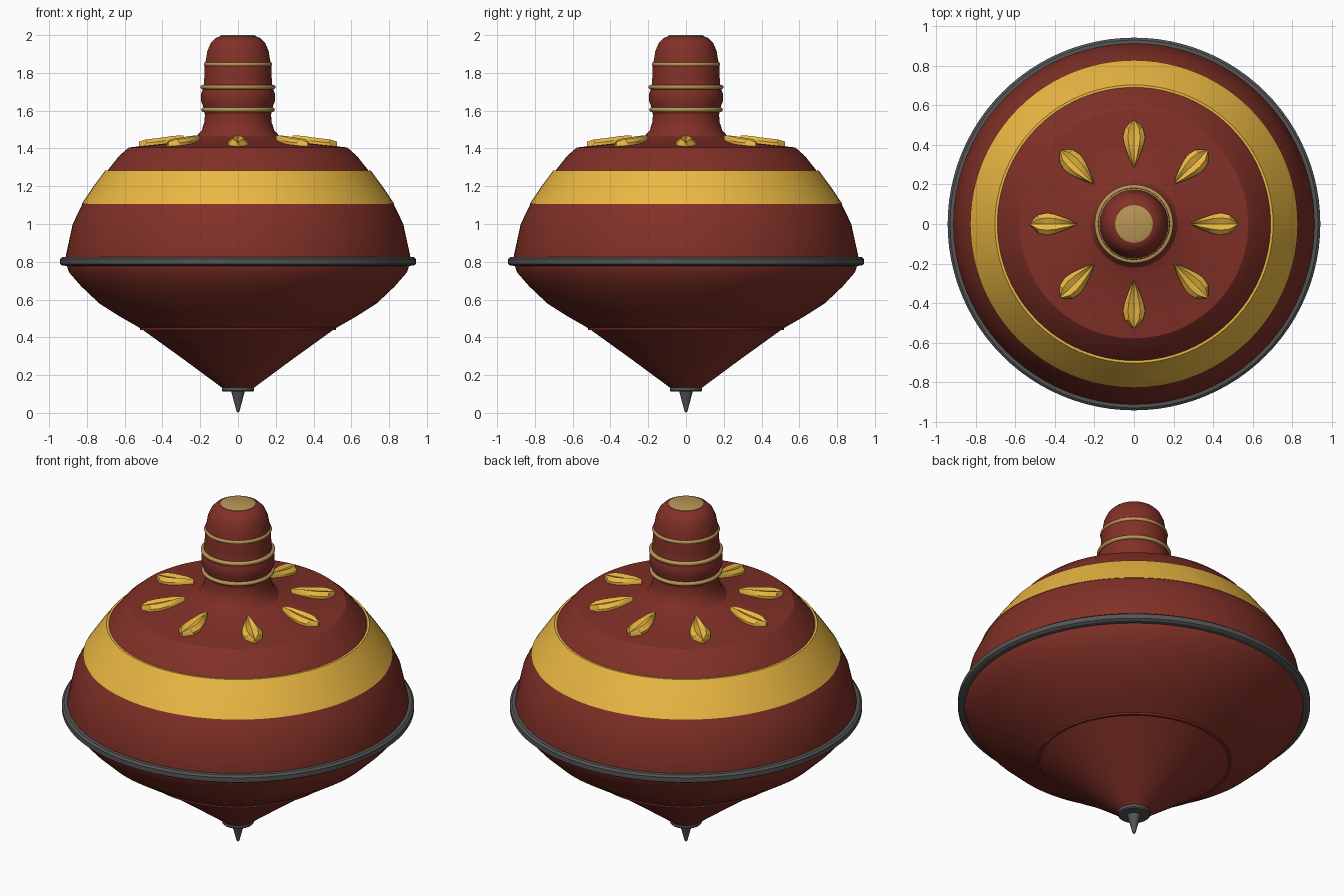
import bpy, bmesh
from math import sin, cos, pi, radians

if "Cube" in bpy.data.objects:
    bpy.data.objects.remove(bpy.data.objects["Cube"])

SEG = 96


def material(name, rgb):
    m = bpy.data.materials.new(name)
    m.diffuse_color = (*rgb, 1)
    m.use_nodes = True
    m.node_tree.nodes["Principled BSDF"].inputs["Base Color"].default_value = m.diffuse_color
    return m


RED = material("red_paint", (0.22, 0.030, 0.020))
GOLD = material("gold_paint", (0.83, 0.48, 0.055))
BRASS = material("brass", (0.48, 0.30, 0.09))
STEEL = material("dark_steel", (0.09, 0.09, 0.09))


def finish(name, bm, mat, angle=28):
    bmesh.ops.recalc_face_normals(bm, faces=bm.faces[:])
    me = bpy.data.meshes.new(name)
    bm.to_mesh(me)
    bm.free()
    me.materials.append(mat)
    ob = bpy.data.objects.new(name, me)
    bpy.context.collection.objects.link(ob)
    bpy.ops.object.select_all(action='DESELECT')
    ob.select_set(True)
    bpy.context.view_layer.objects.active = ob
    bpy.ops.object.shade_smooth_by_angle(angle=radians(angle))
    return ob


def lathe(name, profile, mat, closed=False, angle=28):
    """Revolve an (r, z) profile about z; points at r = 0 become poles."""
    bm = bmesh.new()
    rings = []
    for r, z in profile:
        if r == 0:
            rings.append([bm.verts.new((0, 0, z))] * SEG)
        else:
            rings.append([bm.verts.new((r * cos(2 * pi * i / SEG), r * sin(2 * pi * i / SEG), z))
                          for i in range(SEG)])
    pairs = list(zip(rings, rings[1:])) + ([(rings[-1], rings[0])] if closed else [])
    for a, b in pairs:
        for i in range(SEG):
            j = (i + 1) % SEG
            bm.faces.new(list(dict.fromkeys((a[i], a[j], b[j], b[i]))))
    return finish(name, bm, mat, angle)


# Turned wooden body: lower cone with a small step, belly, shoulder and deck
lathe("body", [(0, .12), (.08, .13), (.29, .285), (.505, .44), (.52, .44), (.52, .45),
               (.63, .513), (.735, .58), (.83, .67), (.895, .745), (.91, .79), (.912, .83),
               (.875, 1.0), (.822, 1.11), (.765, 1.19), (.693, 1.28), (.63, 1.36), (.578, 1.405),
               (.40, 1.425), (.28, 1.445), (.22, 1.465), (.192, 1.495), (.178, 1.54),
               (.175, 1.58), (0, 1.58)], RED)

# Handle with gentle bulges between the rings
lathe("handle", [(0, 1.57), (.174, 1.57), (.18, 1.61), (.195, 1.65), (.195, 1.69), (.182, 1.73),
                 (.178, 1.78), (.176, 1.84), (.168, 1.88), (.161, 1.92), (.143, 1.96),
                 (.118, 1.985), (.09, 1.995), (0, 1.996)], RED, angle=40)
lathe("handle_cap", [(0, 1.985), (.095, 1.985), (.095, 1.996), (.085, 2.0), (0, 2.0)], BRASS)

# Painted shoulder band, slightly raised
lathe("shoulder_band", [(.81, 1.105), (.828, 1.105), (.768, 1.195), (.703, 1.283), (.685, 1.283),
                        (.75, 1.19)], GOLD, closed=True)

# Metal rim around the widest point
lathe("rim", [(.90, .778), (.93, .78), (.942, .788), (.942, .815), (.93, .825), (.90, .827)],
      STEEL, closed=True)

# Thin rings on the handle
for k, (r, z) in enumerate([(.183, 1.605), (.187, 1.725), (.169, 1.845)]):
    circle = [(r + .012 * cos(2 * pi * i / 12), z + .012 * sin(2 * pi * i / 12)) for i in range(12)]
    lathe(f"handle_ring_{k + 1}", circle, BRASS, closed=True, angle=45)

# Steel foot collar and spike
lathe("foot_collar", [(0, .113), (.08, .113), (.086, .119), (.086, .137), (.08, .143), (0, .143)], STEEL)
lathe("spike", [(0, 0), (.008, .008), (.036, .115), (0, .12)], STEEL)

# Eight carved petals: (radius, half width, deck height) with a grooved centre line
STATIONS = [(.288, .003, 1.444), (.34, .028, 1.435), (.40, .049, 1.426),
            (.44, .056, 1.421), (.485, .046, 1.416), (.525, .006, 1.412)]
for k in range(8):
    a = k * pi / 4
    bm = bmesh.new()
    rows = []
    for r, w, z in STATIONS:
        top = .026 if .3 < r < .5 else .018
        section = [(-w, -.006), (-w, .5 * top), (-.55 * w, top + .006), (0, top - .004),
                   (.55 * w, top + .006), (w, .5 * top), (w, -.006)]
        rows.append([bm.verts.new((r * cos(a) - t * sin(a), r * sin(a) + t * cos(a), z + h))
                     for t, h in section])
    for p, q in zip(rows, rows[1:]):
        for i in range(7):
            j = (i + 1) % 7
            bm.faces.new((p[i], p[j], q[j], q[i]))
    bm.faces.new(rows[0])
    bm.faces.new(rows[-1])
    finish(f"petal_{k + 1}", bm, GOLD)
